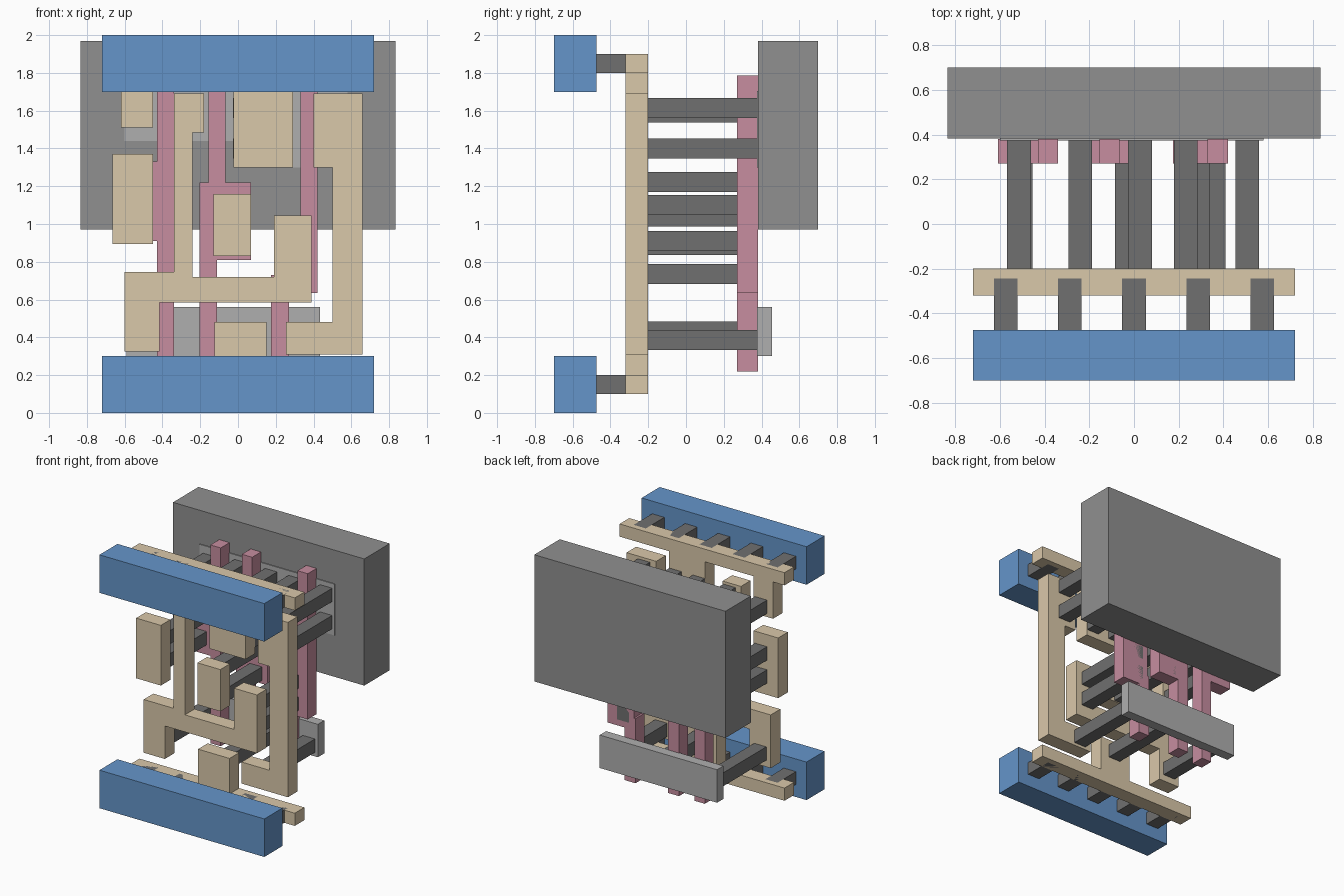
import bpy, bmesh


def material(name, r, g, b):
    m = bpy.data.materials.new(name)
    m.diffuse_color = (r, g, b, 1)
    return m


BLUE = material("blue", 0.13, 0.30, 0.59)
TAN = material("tan", 0.70, 0.58, 0.40)
PINK = material("pink", 0.57, 0.27, 0.35)
DARK = material("dark_grey", 0.16, 0.16, 0.16)
MID = material("mid_grey", 0.28, 0.28, 0.28)
LIGHT = material("light_grey", 0.43, 0.43, 0.43)


def plate(name, outline, y0, y1, mat):
    """Extrude an x-z outline from y0 to y1."""
    bm = bmesh.new()
    face = bm.faces.new([bm.verts.new((x, y0, z)) for x, z in outline])
    side = bmesh.ops.extrude_face_region(bm, geom=[face])
    moved = [v for v in side["geom"] if isinstance(v, bmesh.types.BMVert)]
    bmesh.ops.translate(bm, vec=(0, y1 - y0, 0), verts=moved)
    bmesh.ops.recalc_face_normals(bm, faces=bm.faces)
    mesh = bpy.data.meshes.new(name)
    bm.to_mesh(mesh)
    bm.free()
    mesh.materials.append(mat)
    ob = bpy.data.objects.new(name, mesh)
    bpy.context.collection.objects.link(ob)
    return ob


def rect(x0, x1, z0, z1):
    return [(x0, z0), (x1, z0), (x1, z1), (x0, z1)]


# Front power bars
plate("lower_power_bar", rect(-.72, .72, 0, .30), -.70, -.475, BLUE)
plate("upper_power_bar", rect(-.72, .72, 1.70, 2.0), -.70, -.475, BLUE)

# Short pegs joining the bars to the rails
for level, z in (("lower", .10), ("upper", 1.80)):
    for i in range(5):
        x = (i - 2) * .2875
        plate(f"{level}_peg", rect(x - .053, x + .053, z, z + .10), -.475, -.245, DARK)

# Local wiring layer
wires = {
    "upper_rail": [(-.72, 1.90), (-.72, 1.80), (-.62, 1.80), (-.62, 1.51),
                   (-.45, 1.51), (-.45, 1.80), (-.025, 1.80), (-.025, 1.30),
                   (.29, 1.30), (.29, 1.80), (.72, 1.80), (.72, 1.90)],
    "lower_rail": [(-.72, .10), (.72, .10), (.72, .20), (.15, .20),
                   (.15, .48), (-.125, .48), (-.125, .20), (-.72, .20)],
    "left_input_pad": rect(-.665, -.45, .895, 1.37),
    "middle_input_pad": rect(-.13, .07, .83, 1.16),
    "inner_wire": [(-.34, 1.69), (-.34, .745), (-.60, .745), (-.60, .325),
                   (-.415, .325), (-.415, .585), (.39, .585), (.39, 1.045),
                   (.19, 1.045), (.19, .72), (-.24, .72), (-.24, 1.485),
                   (-.18, 1.485), (-.18, 1.69)],
    "output_wire": [(.40, 1.69), (.40, 1.30), (.50, 1.30), (.50, .48),
                    (.255, .48), (.255, .31), (.66, .31), (.66, 1.69)],
}
for name, outline in wires.items():
    plate(name, outline, -.32, -.20, TAN)

# Gate strips
gates = {
    "left_gate": [(-.43, .22), (-.34, .22), (-.34, 1.785), (-.43, 1.785),
                  (-.43, 1.33), (-.61, 1.33), (-.61, .91), (-.43, .91)],
    "middle_gate": [(-.205, .22), (-.11, .22), (-.11, .81), (.07, .81),
                    (.07, 1.22), (-.065, 1.22), (-.065, 1.785),
                    (-.155, 1.785), (-.155, 1.22), (-.205, 1.22)],
    "right_gate": [(.175, .22), (.27, .22), (.27, .635), (.42, .635),
                   (.42, 1.785), (.33, 1.785), (.33, 1.04), (.19, 1.04),
                   (.19, .73), (.175, .73)],
}
for name, outline in gates.items():
    plate(name, outline, .27, .38, PINK)

# Long contact posts: (x centre, z centre)
posts = [(-.515, 1.59), (-.24, 1.615), (.027, 1.615), (.232, 1.615),
         (.027, 1.40), (.232, 1.40), (.507, 1.615), (.507, 1.40),
         (-.515, 1.222), (-.515, 1.04), (-.032, 1.10), (-.032, .89),
         (.285, .91), (.285, .735),
         (-.508, .43), (.022, .385), (.357, .385)]
for x, z in posts:
    plate("contact_post", rect(x - .053, x + .053, z - .053, z + .053), -.20, .38, DARK)

# Active strips and the rear well block
plate("lower_active_strip", rect(-.59, .435, .30, .56), .375, .455, LIGHT)
plate("upper_active_strip", [(-.60, 1.44), (-.025, 1.44), (-.025, 1.30),
                             (.58, 1.30), (.58, 1.705), (-.60, 1.705)], .375, .455, LIGHT)
plate("rear_well_block", rect(-.835, .835, .97, 1.97), .382, .70, MID)
